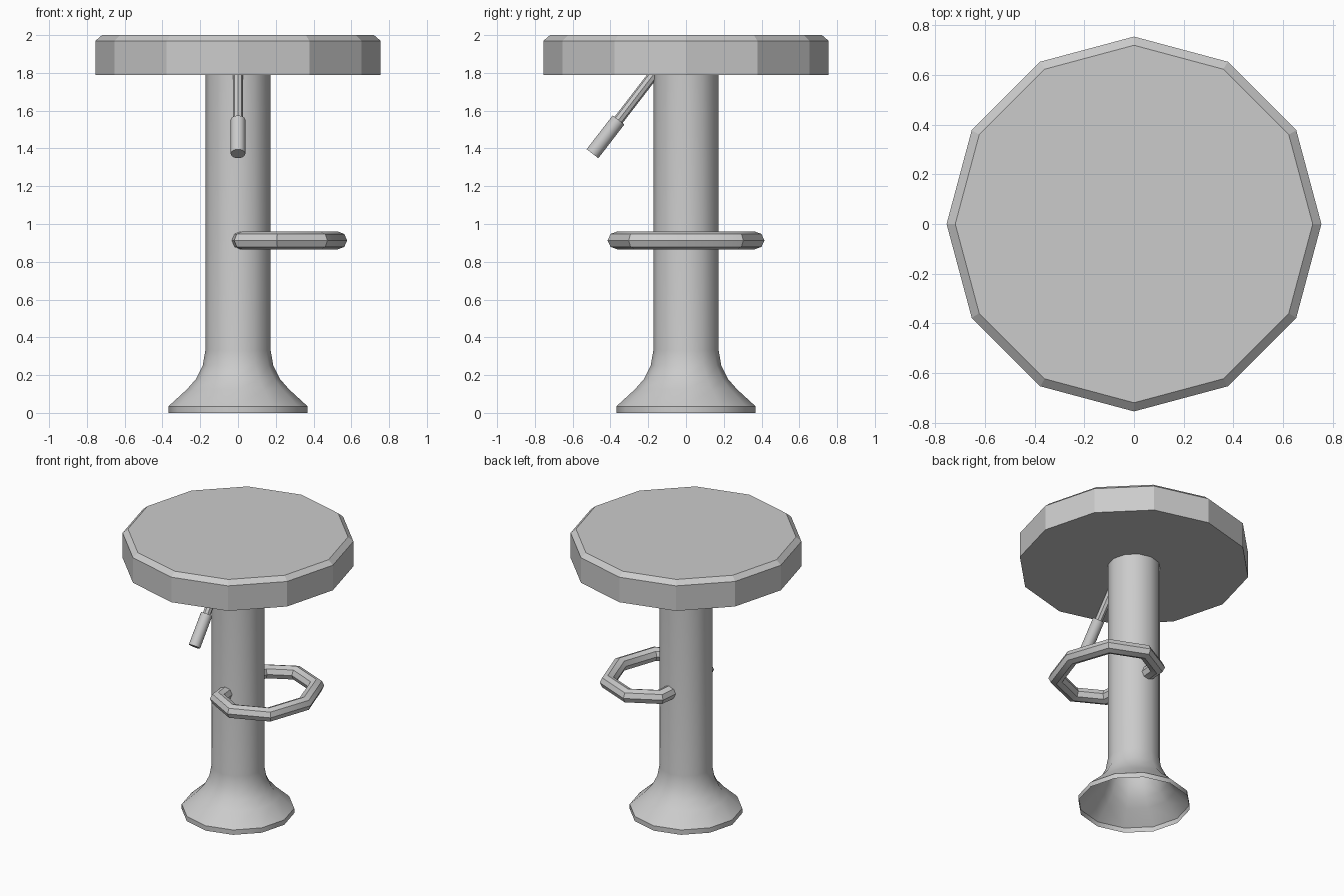
import bpy, bmesh, math
from mathutils import Vector

if "Cube" in bpy.data.objects:
    bpy.data.objects.remove(bpy.data.objects["Cube"])


def skin(name, rings, cap_start, cap_end, smooth):
    """Bridge a list of equal-sized point rings into one mesh object."""
    bm = bmesh.new()
    loops = [[bm.verts.new(p) for p in ring] for ring in rings]
    n = len(loops[0])
    for a, b in zip(loops, loops[1:]):
        for i in range(n):
            j = (i + 1) % n
            bm.faces.new((a[i], a[j], b[j], b[i]))
    if cap_start:
        bm.faces.new(loops[0][::-1])
    if cap_end:
        bm.faces.new(loops[-1])
    bmesh.ops.recalc_face_normals(bm, faces=bm.faces)
    mesh = bpy.data.meshes.new(name)
    bm.to_mesh(mesh)
    bm.free()
    obj = bpy.data.objects.new(name, mesh)
    bpy.context.collection.objects.link(obj)
    if smooth:
        bpy.ops.object.select_all(action='DESELECT')
        obj.select_set(True)
        bpy.context.view_layer.objects.active = obj
        bpy.ops.object.shade_smooth_by_angle(angle=math.radians(35))
    return obj


def lathe(name, profile, sides, caps=True, smooth=False):
    """Turn (radius, z) points around the z axis."""
    angles = [2 * math.pi * i / sides for i in range(sides)]
    rings = [[(r * math.cos(a), r * math.sin(a), z) for a in angles] for r, z in profile]
    return skin(name, rings, caps, caps, smooth)


def tube(name, path, radius, sides):
    """Sweep a circle along a path with mitred corners; x or z stays as the binormal."""
    pts = [Vector(p) for p in path]
    flat = all(abs(p.z - pts[0].z) < 1e-6 for p in pts)
    up = Vector((0, 0, 1)) if flat else Vector((1, 0, 0))
    rings = []
    for i, p in enumerate(pts):
        before = (p - pts[max(i - 1, 0)]).normalized()
        after = (pts[min(i + 1, len(pts) - 1)] - p).normalized()
        tangent = (before + after).normalized()
        mitre = 1 / max(tangent.dot(after), tangent.dot(before))
        side = tangent.cross(up) * mitre
        rings.append([p + radius * (side * math.cos(a) + up * math.sin(a))
                      for a in (2 * math.pi * k / sides for k in range(sides))])
    return skin(name, rings, True, True, True)


# Seat: twelve-sided disc with a chamfered top edge
lathe("seat", [(0.755, 1.79), (0.755, 1.97), (0.72, 2.0)], 12)

# Column with flared foot, hollow underneath
lathe("column", [(0.368, 0), (0.368, 0.035), (0.27, 0.125), (0.222, 0.18),
                 (0.187, 0.25), (0.173, 0.33), (0.173, 1.79)], 12, caps=False, smooth=True)

# Foot ring: mirrored half path, both ends running into the column
half = [(0.012, 0.13), (0.025, 0.26), (0.21, 0.362), (0.435, 0.268)]
path = [(x, -y, 0.913) for x, y in half] + [(0.527, 0, 0.913)]
path += [(x, y, 0.913) for x, y in reversed(half)]
tube("foot_ring", path, 0.048, 8)

# Height lever: thin rod from under the seat with a thicker grip
tube("lever_rod", [(0, -0.142, 1.83), (0, -0.37, 1.534)], 0.027, 8)
tube("lever_grip", [(0, -0.357, 1.551), (0, -0.495, 1.372)], 0.039, 12)
